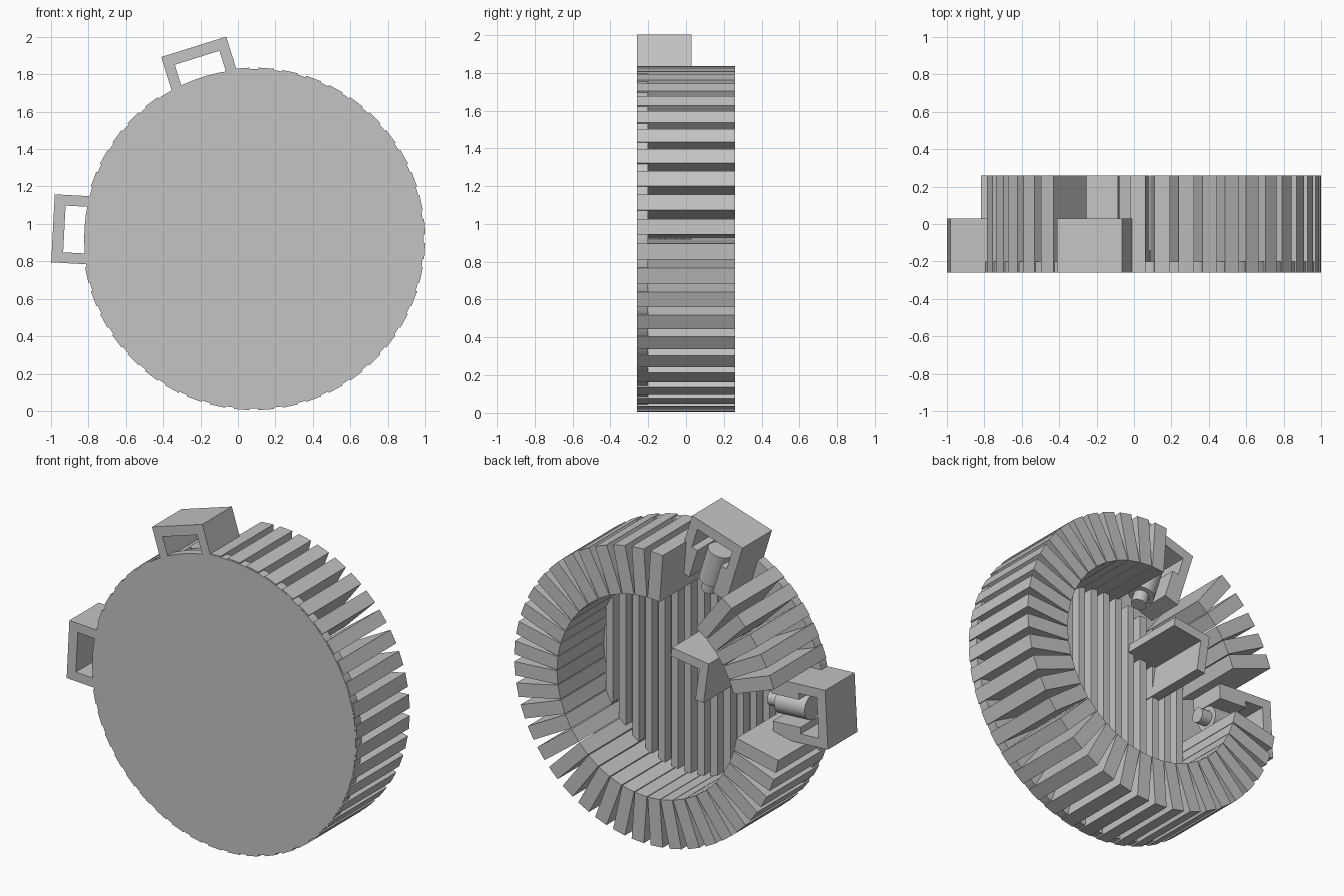
import bpy, bmesh, math

if "Cube" in bpy.data.objects:
    bpy.data.objects.remove(bpy.data.objects["Cube"], do_unlink=True)

CX, CZ, R = 0.085, 0.92, 0.915          # hub axis and outer radius
FRONT, FLOOR, BACK = -0.26, -0.20, 0.26
R_IN = 0.62                             # inner end of the fins
FINS = 44
STEP = math.tau / FINS
HOUSINGS = {"top": math.radians(107.4), "side": math.radians(177)}

grey = bpy.data.materials.new("plain_grey")
grey.use_nodes = True
grey.diffuse_color = (0.55, 0.55, 0.55, 1)
grey.node_tree.nodes["Principled BSDF"].inputs["Base Color"].default_value = (0.55, 0.55, 0.55, 1)


def place(r, t, y, angle):
    """Radial, tangential and depth position to world position."""
    c, s = math.cos(angle), math.sin(angle)
    return (CX + r * c - t * s, y, CZ + r * s + t * c)


def add_prism(bm, outline, y0, y1, angle=0.0):
    front = [bm.verts.new(place(r, t, y0, angle)) for r, t in outline]
    back = [bm.verts.new(place(r, t, y1, angle)) for r, t in outline]
    n = len(outline)
    bm.faces.new(front)
    bm.faces.new(back[::-1])
    for i in range(n):
        j = (i + 1) % n
        bm.faces.new((front[j], front[i], back[i], back[j]))


def rect(r0, r1, t0, t1):
    return [(r0, t0), (r1, t0), (r1, t1), (r0, t1)]


def finish(name, bm):
    bmesh.ops.recalc_face_normals(bm, faces=bm.faces)
    mesh = bpy.data.meshes.new(name)
    bm.to_mesh(mesh)
    bm.free()
    mesh.materials.append(grey)
    obj = bpy.data.objects.new(name, mesh)
    bpy.context.collection.objects.link(obj)
    return obj


# Front plate
bm = bmesh.new()
sides = FINS * 2
add_prism(bm, [((R - 0.007) * math.cos(math.tau * i / sides),
                (R - 0.007) * math.sin(math.tau * i / sides)) for i in range(sides)], FRONT, FLOOR)
finish("front_plate", bm)

# Ring of radial fins, left out where the housings sit
bm = bmesh.new()
for k in range(FINS):
    angle = (k + 0.5) * STEP
    if all(abs(angle - a) > math.radians(13) for a in HOUSINGS.values()):
        add_prism(bm, rect(R_IN, R, -0.042, 0.042), FRONT + 0.002, BACK, angle)
finish("cooling_fins", bm)

# Upright ribs on the floor of the cavity
bm = bmesh.new()
for i in range(-6, 7):
    x = i * 0.09
    half = math.sqrt((R_IN + 0.01) ** 2 - x * x)
    add_prism(bm, rect(x - 0.023, x + 0.023, -half, half), FLOOR - 0.01, FLOOR + 0.06)
finish("floor_ribs", bm)

# Corner bracket opening toward the centre
bm = bmesh.new()
add_prism(bm, [(0.53, 0), (0.35, -0.18), (0.31, -0.14), (0.45, 0), (0.31, 0.14), (0.35, 0.18)],
          FLOOR - 0.01, BACK, math.radians(143))
finish("corner_bracket", bm)


def cylinder(name, angle, r0, r1, radius, y):
    obj_start, obj_end = place(r0, 0, y, angle), place(r1, 0, y, angle)
    mid = [(a + b) / 2 for a, b in zip(obj_start, obj_end)]
    bpy.ops.mesh.primitive_cylinder_add(vertices=32, radius=radius, depth=r1 - r0, location=mid,
                                        rotation=(0, math.pi / 2 - angle, 0))
    obj = bpy.context.object
    obj.name = name
    obj.data.materials.append(grey)
    bpy.ops.object.shade_smooth_by_angle()


# Housings: U-shaped frame with a stepped slot, holding a barrel and pin
half_frame = [(1.076, 0.182), (0.70, 0.182), (0.70, 0.085), (0.89, 0.085), (0.89, 0.125), (1.015, 0.125)]
frame = half_frame + [(r, -t) for r, t in reversed(half_frame)]
for label, angle in HOUSINGS.items():
    bm = bmesh.new()
    add_prism(bm, frame, FRONT, 0.03, angle)
    finish(label + "_housing", bm)
    cylinder(label + "_barrel", angle, 0.69, 0.90, 0.075, -0.08)
    cylinder(label + "_pin", angle, 0.62, 0.70, 0.045, -0.08)
